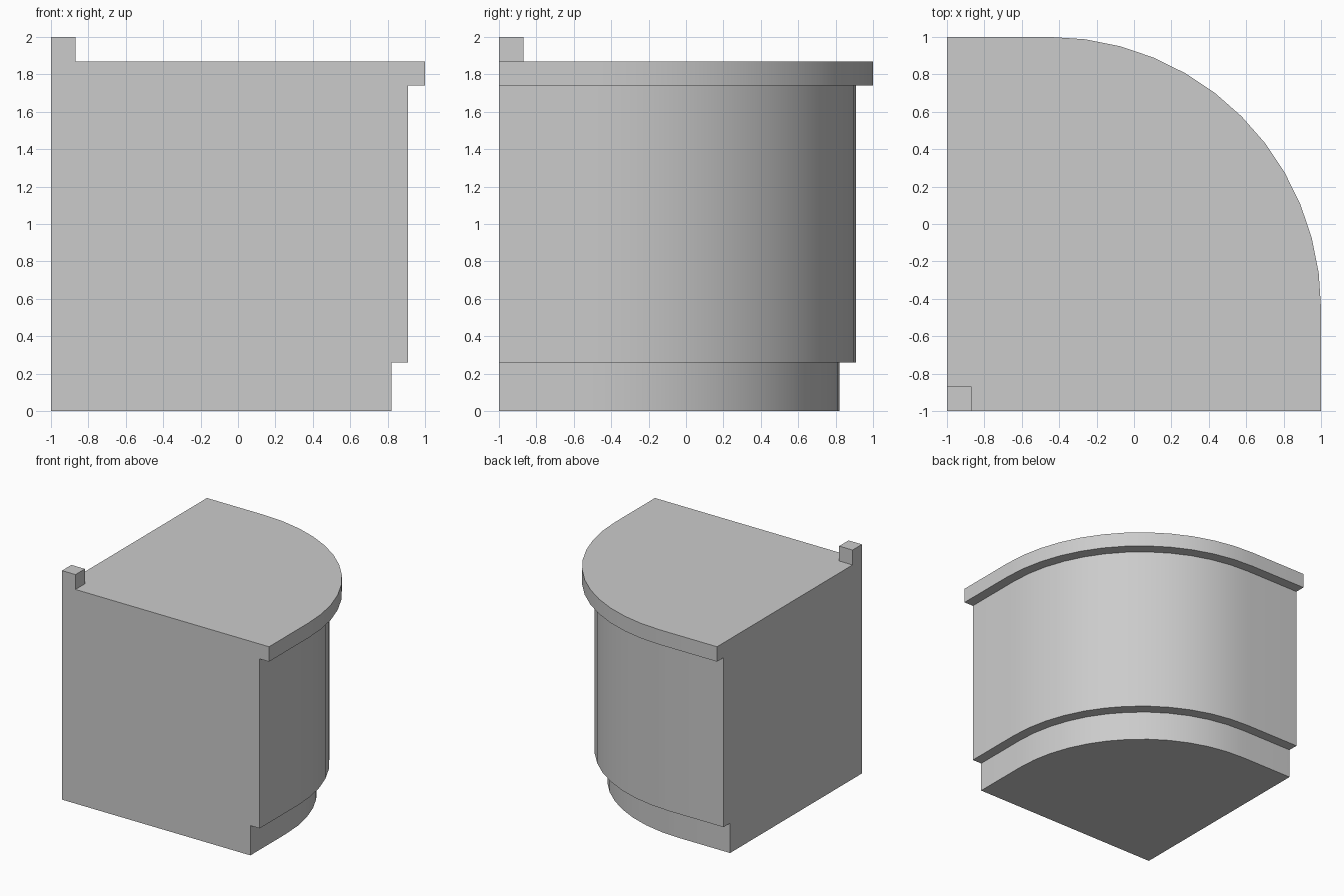
import bpy, bmesh, math

if "Cube" in bpy.data.objects:
    bpy.data.objects.remove(bpy.data.objects["Cube"])

SEGMENTS = 12


def slab(name, outline, z0, z1):
    """Extrude a counter-clockwise outline from z0 up to z1."""
    bm = bmesh.new()
    face = bm.faces.new([bm.verts.new((x, y, z0)) for x, y in outline])
    ext = bmesh.ops.extrude_face_region(bm, geom=[face], use_keep_orig=True)
    for v in ext["geom"]:
        if isinstance(v, bmesh.types.BMVert):
            v.co.z = z1
    bmesh.ops.recalc_face_normals(bm, faces=bm.faces)
    mesh = bpy.data.meshes.new(name)
    bm.to_mesh(mesh)
    bm.free()
    obj = bpy.data.objects.new(name, mesh)
    bpy.context.collection.objects.link(obj)
    return obj


def rounded_corner(edge):
    """Square with one big rounded corner, scaled from the inner corner (-1, -1)."""
    size = edge + 1
    centre, radius = -1 + 0.275 * size, 0.725 * size
    pts = [(-1, -1), (edge, -1)]
    for i in range(SEGMENTS + 1):
        a = math.pi / 2 * i / SEGMENTS
        pts.append((centre + radius * math.cos(a), centre + radius * math.sin(a)))
    return pts + [(-1, edge)]


# Recessed plinth, cabinet body and overhanging worktop
slab("plinth", rounded_corner(0.82), 0, 0.26)
slab("cabinet_body", rounded_corner(0.91), 0.26, 1.74)
slab("worktop", rounded_corner(1.0), 1.74, 1.87)

# Small upstand post at the inner corner
slab("corner_post", [(-1, -1), (-0.87, -1), (-0.87, -0.87), (-1, -0.87)], 1.87, 2.0)

# Soft shading around the curve, crisp edges elsewhere
for obj in bpy.context.collection.objects:
    obj.select_set(True)
    bpy.context.view_layer.objects.active = obj
bpy.ops.object.shade_smooth_by_angle(angle=math.radians(30))
